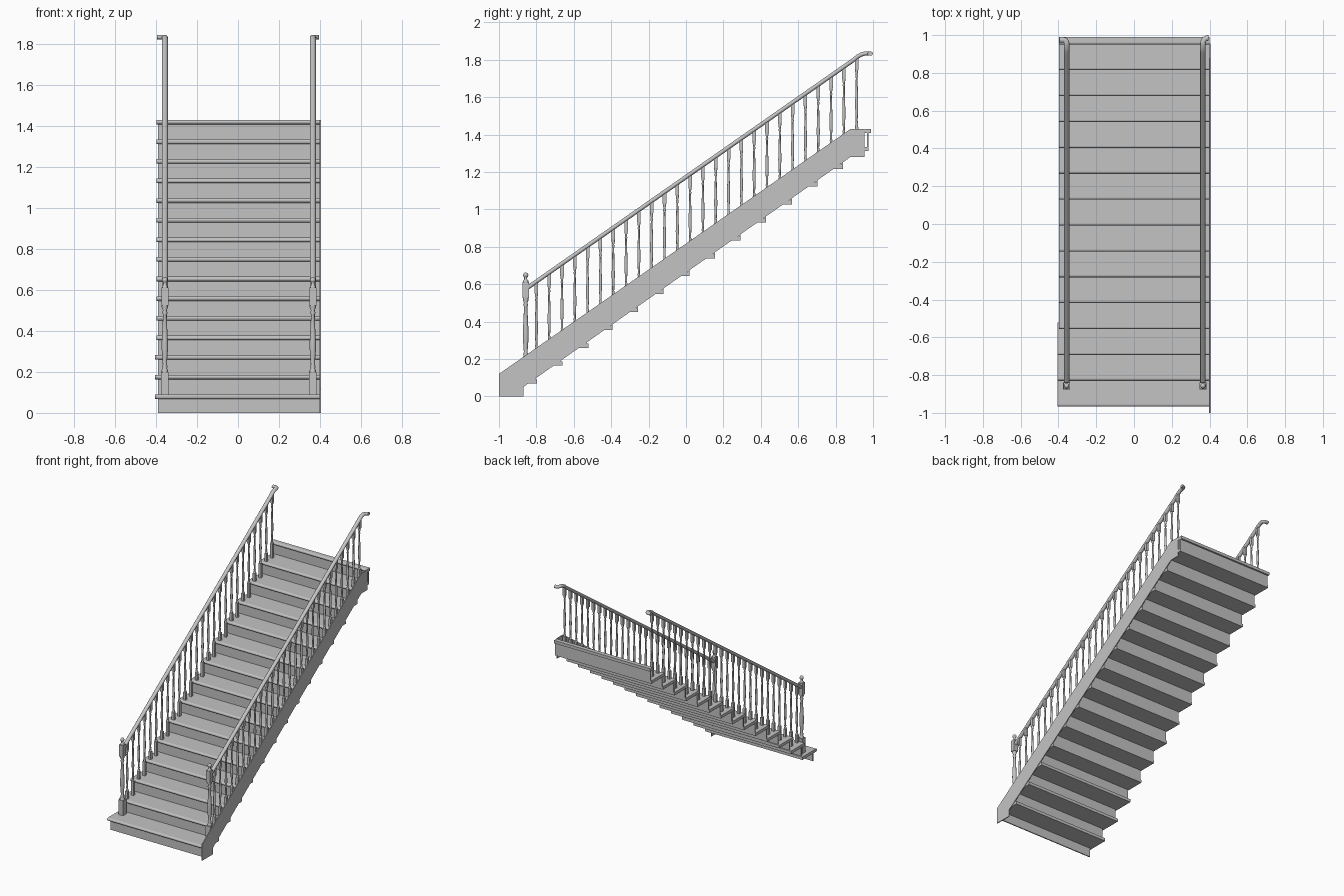
import bpy, bmesh, math
from mathutils import Vector

if "Cube" in bpy.data.objects:
    bpy.data.objects.remove(bpy.data.objects["Cube"])

RUN, RISE, STEPS = 0.137, 0.0957, 15
SLOPE = RISE / RUN
NOSE_Y, FIRST_Z = -0.967, 0.09      # first nosing and first tread top
THICK = 0.022

mat = bpy.data.materials.new("plain grey")
mat.diffuse_color = (0.55, 0.55, 0.55, 1)
mat.use_nodes = True
mat.node_tree.nodes["Principled BSDF"].inputs["Base Color"].default_value = mat.diffuse_color


def finish(name, bm):
    bmesh.ops.recalc_face_normals(bm, faces=bm.faces)
    me = bpy.data.meshes.new(name)
    bm.to_mesh(me)
    bm.free()
    me.materials.append(mat)
    ob = bpy.data.objects.new(name, me)
    bpy.context.collection.objects.link(ob)
    return ob


def box(bm, x0, x1, y0, y1, z0, z1):
    extrude_x(bm, [(y0, z0), (y1, z0), (y1, z1), (y0, z1)], x0, x1)


def extrude_x(bm, profile, x0, x1):
    """Solid from a (y, z) profile stretched between x0 and x1."""
    a = [bm.verts.new((x0, y, z)) for y, z in profile]
    b = [bm.verts.new((x1, y, z)) for y, z in profile]
    bm.faces.new(a)
    bm.faces.new(b[::-1])
    n = len(a)
    for i in range(n):
        j = (i + 1) % n
        bm.faces.new((a[i], b[i], b[j], a[j]))


def skin(bm, rings):
    """Smooth tube through equal rings of points, capped at both ends."""
    rows = [[bm.verts.new(p) for p in r] for r in rings]
    n = len(rows[0])
    for r, s in zip(rows, rows[1:]):
        for i in range(n):
            j = (i + 1) % n
            bm.faces.new((r[i], r[j], s[j], s[i])).smooth = True
    bm.faces.new(rows[0])
    bm.faces.new(rows[-1][::-1])


def lathe(bm, x, y, profile, sides=12):
    skin(bm, [[(x + r * math.cos(2 * math.pi * k / sides),
                y + r * math.sin(2 * math.pi * k / sides), z)
               for k in range(sides)] for r, z in profile])


# Treads with rounded nosings; the lowest three are slightly larger
for i in range(STEPS):
    y, z = NOSE_Y + i * RUN, FIRST_Z + i * RISE
    big = i < 3
    back = 0.99 if i == STEPS - 1 else y + RUN + (0.026 if not big else 0.034)
    r = THICK / 2
    prof = [(back, z - THICK), (back, z)]
    prof += [(y + r - r * math.sin(t * math.pi / 6), z - r + r * math.cos(t * math.pi / 6))
             for t in range(7)]
    bm = bmesh.new()
    extrude_x(bm, prof, -0.406 if big else -0.397, 0.4)
    finish(f"tread_{i + 1}", bm)

    # Riser under each nosing
    bm = bmesh.new()
    box(bm, -0.39, 0.399, y + 0.018, y + 0.026,
        0 if i == 0 else z - RISE - THICK / 2, z - THICK / 2)
    finish(f"riser_{i + 1}", bm)

# Single sloping stringer on the right side
bm = bmesh.new()
extrude_x(bm, [(-1, 0), (-1, 0.12), (0.88, 1.43), (0.955, 1.43), (0.955, 1.28),
               (0.88, 1.28), (-0.87, 0.05), (-0.87, 0)], 0.398, 0.404)
finish("right_stringer", bm)


def rail_z(y):
    return 0.579 + SLOPE * (y + 0.85)


# Turned shape: (radius, fraction of turned length)
TURNING = [(0.0085, 0), (0.0085, 0.03), (0.0055, 0.05), (0.0075, 0.08), (0.0055, 0.11),
           (0.0065, 0.2), (0.0088, 0.36), (0.0085, 0.45), (0.0065, 0.65), (0.0050, 0.86),
           (0.0075, 0.89), (0.0050, 0.92), (0.0085, 0.97), (0.0085, 1)]

for side, x, end_y in (("left", -0.357, 0.975), ("right", 0.365, 0.985)):
    s = math.copysign(1, x)

    # Balusters: two per tread, turned between square blocks
    bm = bmesh.new()
    h = 0.0095
    for k in range(26):
        y = -0.80 + k * RUN / 2
        foot = FIRST_Z + RISE * (k // 2 + 1)
        low = 1.44 + SLOPE * (y - 0.9125)
        high = low + 0.305
        box(bm, x - h, x + h, y - h, y + h, foot, low)
        lathe(bm, x, y, [(r, low + f * (high - low)) for r, f in TURNING], 10)
        box(bm, x - h, x + h, y - h, y + h, high, rail_z(y) - 0.005)
    finish(side + "_balusters", bm)

    # Newel post with ball finial
    bm = bmesh.new()
    ny = -0.857
    box(bm, x - 0.019, x + 0.019, ny - 0.019, ny + 0.019, FIRST_Z, 0.20)
    lathe(bm, x, ny, [(r * 1.8, 0.20 + f * 0.325) for r, f in TURNING], 16)
    box(bm, x - 0.017, x + 0.017, ny - 0.017, ny + 0.017, 0.525, 0.612)
    ball = [(0.014 * math.sin(a * math.pi / 10), 0.648 - 0.014 * math.cos(a * math.pi / 10))
            for a in range(2, 10)]
    lathe(bm, x, ny, [(0.014, 0.612), (0.014, 0.618), (0.008, 0.624), (0.008, 0.634)]
          + ball + [(0.001, 0.662)], 16)
    finish(side + "_newel_post", bm)

    # Handrail: straight slope, levelling out and turning outward at the top
    path = [Vector(p) for p in (
        (x, ny + 0.01, rail_z(ny + 0.01)), (x, 0.90, rail_z(0.90)),
        (x, 0.918, 1.817), (x, 0.936, 1.827), (x, 0.953, 1.832))]
    rad = end_y - 0.957
    path += [Vector((x + s * rad * (1 - math.cos(a)), 0.957 + rad * math.sin(a), 1.833))
             for a in (t * math.pi / 10 for t in range(6))]
    path.append(Vector((s * 0.394, end_y, 1.833)))
    rings = []
    for i, p in enumerate(path):
        t = (path[min(i + 1, len(path) - 1)] - path[max(i - 1, 0)]).normalized()
        across = t.cross(Vector((0, 0, 1))).normalized()
        up = across.cross(t)
        rings.append([p + across * 0.0145 * math.cos(a) + up * 0.0115 * math.sin(a)
                      for a in (2 * math.pi * k / 14 for k in range(14))])
    bm = bmesh.new()
    skin(bm, rings)
    finish(side + "_handrail", bm)
